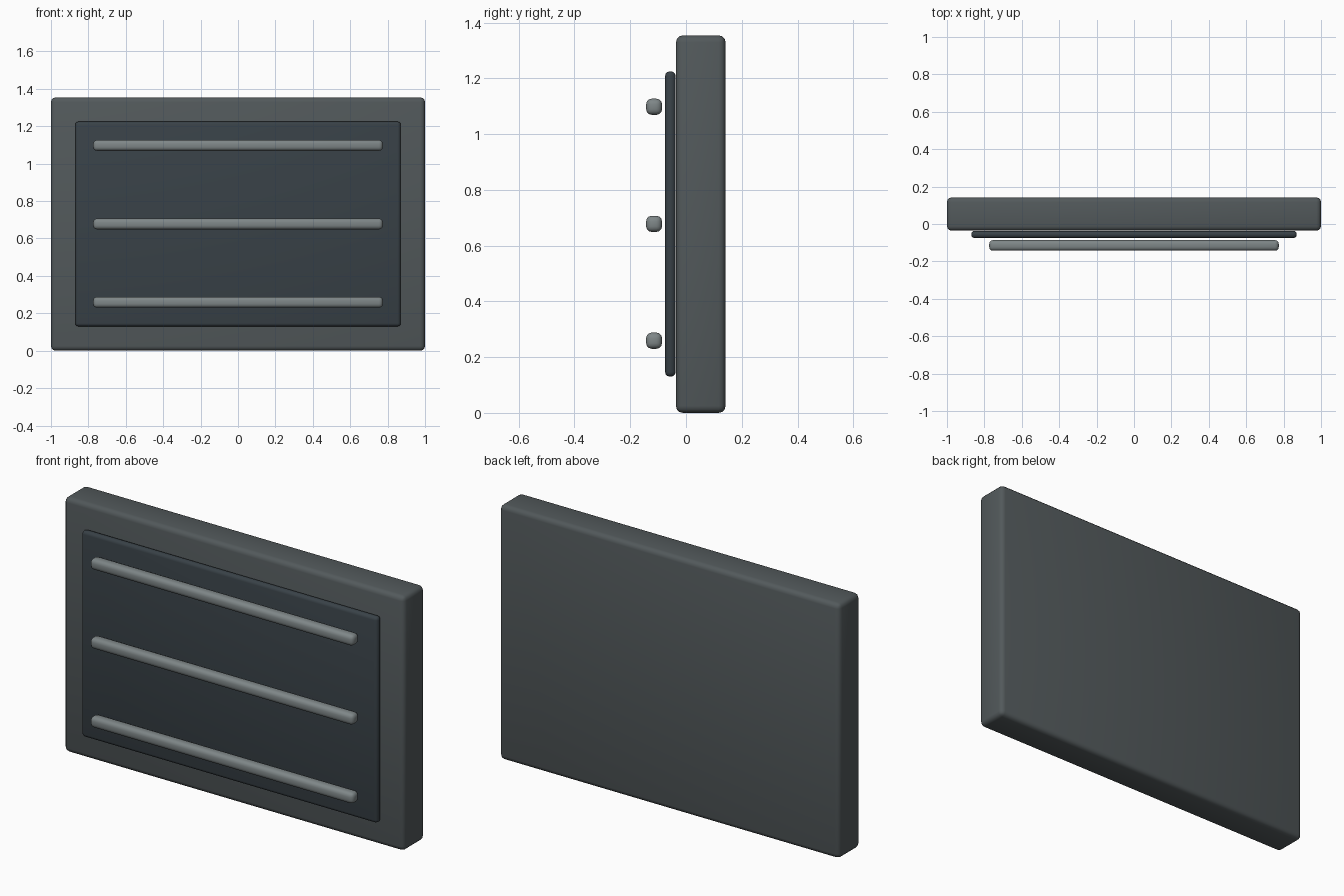
import bpy

if "Cube" in bpy.data.objects:
    bpy.data.objects.remove(bpy.data.objects["Cube"])


def material(name, rgb):
    m = bpy.data.materials.new(name)
    m.diffuse_color = (*rgb, 1)
    m.use_nodes = True
    m.node_tree.nodes["Principled BSDF"].inputs["Base Color"].default_value = m.diffuse_color
    return m


def rounded_box(name, low, high, bevel, mat):
    center = [(a + b) / 2 for a, b in zip(low, high)]
    bpy.ops.mesh.primitive_cube_add(size=1, location=center)
    ob = bpy.context.object
    ob.name = name
    ob.scale = [b - a for a, b in zip(low, high)]
    bpy.ops.object.transform_apply(location=False, rotation=False, scale=True)
    mod = ob.modifiers.new("rounded_edges", "BEVEL")
    mod.width = bevel
    mod.segments = 3
    ob.data.materials.append(mat)
    bpy.ops.object.modifier_apply(modifier=mod.name)
    bpy.ops.object.shade_smooth_by_angle()
    return ob


casing_grey = material("casing_grey", (0.085, 0.10, 0.105))
panel_dark = material("panel_dark", (0.04, 0.053, 0.063))
bar_grey = material("bar_grey", (0.21, 0.24, 0.245))

# Thick backing slab
rounded_box("backing_slab", (-1, -0.036, 0), (1, 0.142, 1.354), 0.025, casing_grey)

# Thin dark panel on the front
rounded_box("front_panel", (-0.87, -0.075, 0.13), (0.87, -0.037, 1.225), 0.017, panel_dark)

# Three horizontal bars floating in front of the panel
for i, z in enumerate((0.259, 0.678, 1.098)):
    rounded_box(f"bar_{i + 1}", (-0.774, -0.143, z - 0.029),
                (0.774, -0.086, z + 0.029), 0.02, bar_grey)
